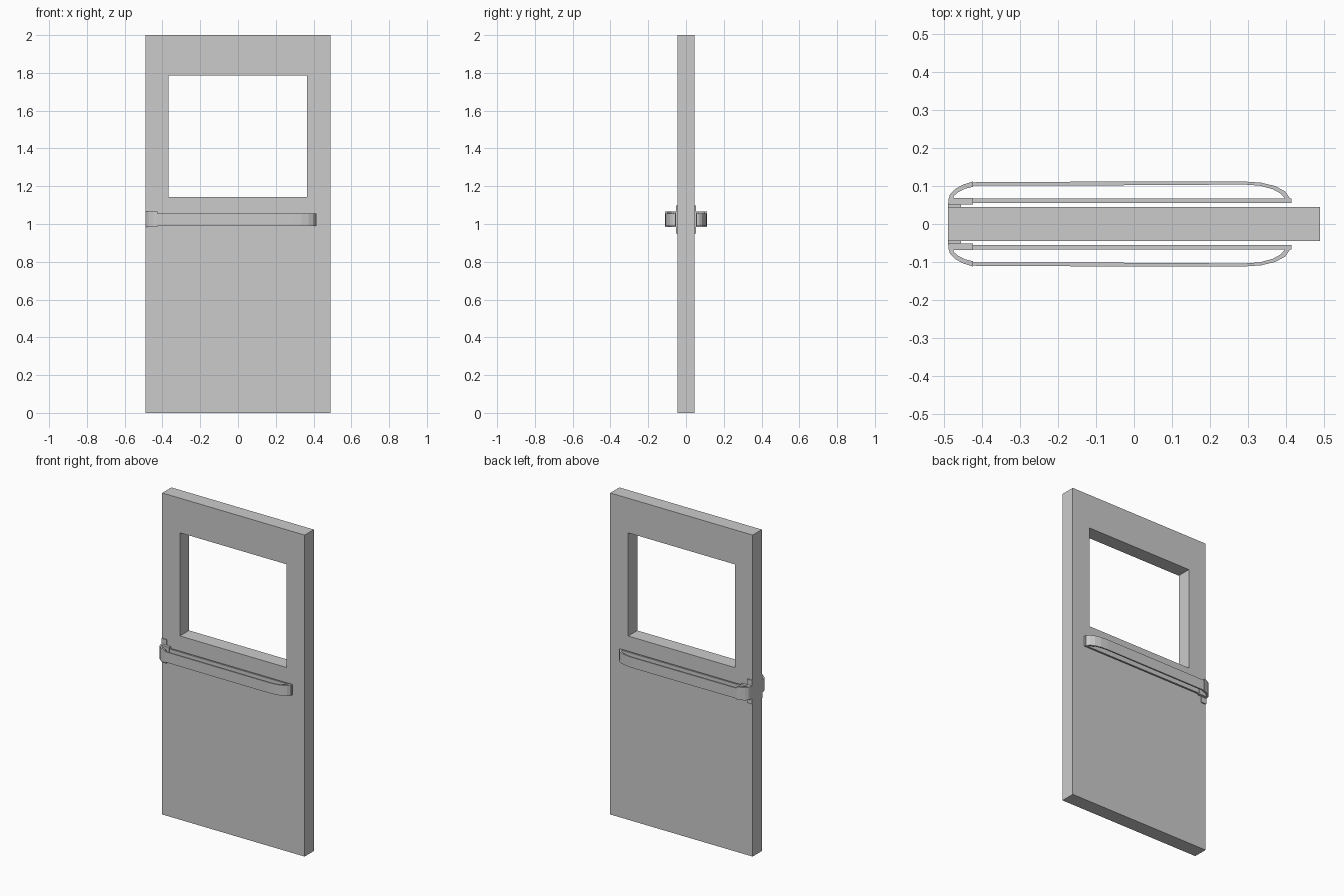
import bpy, bmesh

if "Cube" in bpy.data.objects:
    bpy.data.objects.remove(bpy.data.objects["Cube"])


def make_object(name, bm, mirror_y=False):
    bmesh.ops.recalc_face_normals(bm, faces=bm.faces)
    mesh = bpy.data.meshes.new(name)
    bm.to_mesh(mesh)
    bm.free()
    obj = bpy.data.objects.new(name, mesh)
    bpy.context.collection.objects.link(obj)
    if mirror_y:
        mod = obj.modifiers.new("both_sides", 'MIRROR')
        mod.use_axis = (False, True, False)
        mod.use_mirror_merge = False
    return obj


def extrude_strip(name, outer, inner, z0, z1):
    """Solid strip between two matching (x, y) paths, raised from z0 to z1."""
    bm = bmesh.new()
    rings = [[bm.verts.new(p) for p in ((*o, z0), (*o, z1), (*i, z1), (*i, z0))]
             for o, i in zip(outer, inner)]
    for a, b in zip(rings, rings[1:]):
        for k in range(4):
            bm.faces.new((a[k], a[(k + 1) % 4], b[(k + 1) % 4], b[k]))
    bm.faces.new(rings[0])
    bm.faces.new(rings[-1])
    return make_object(name, bm, True)


def box(name, x0, x1, y0, y1, z0, z1):
    return extrude_strip(name, [(x0, y0), (x1, y0)], [(x0, y1), (x1, y1)], z0, z1)


# Door slab with a window opening
bm = bmesh.new()


def rect(x0, x1, z0, z1, y):
    return [bm.verts.new((x, y, z)) for x, z in ((x0, z0), (x1, z0), (x1, z1), (x0, z1))]


loops = [rect(-0.49, 0.49, 0, 2, -0.045), rect(-0.49, 0.49, 0, 2, 0.045),
         rect(-0.368, 0.366, 1.143, 1.785, 0.045), rect(-0.368, 0.366, 1.143, 1.785, -0.045)]
for n in range(4):
    a, b = loops[n], loops[(n + 1) % 4]
    for k in range(4):
        j = (k + 1) % 4
        bm.faces.new((a[k], a[j], b[j], b[k]))
make_object("door_slab", bm)

# Push bar: long strip curving back to the door at the free end
bar_outer = [(-0.425, 0.110), (-0.05, 0.112), (0.29, 0.112), (0.335, 0.109),
             (0.372, 0.100), (0.398, 0.086), (0.409, 0.071), (0.415, 0.056)]
bar_inner = [(-0.425, 0.101), (-0.05, 0.102), (0.29, 0.104), (0.332, 0.101),
             (0.365, 0.092), (0.387, 0.080), (0.396, 0.069), (0.400, 0.056)]
extrude_strip("push_bar", bar_outer, bar_inner, 0.990, 1.055)

# Back rail of the push bar
box("bar_back_rail", -0.425, 0.415, 0.056, 0.067, 0.990, 1.055)

# Curved end bracket at the latch edge, slightly taller than the bar
cap_outer = [(-0.425, 0.112), (-0.450, 0.104), (-0.472, 0.092), (-0.485, 0.078),
             (-0.489, 0.065), (-0.490, 0.052)]
cap_inner = [(-0.425, 0.098), (-0.446, 0.093), (-0.463, 0.084), (-0.474, 0.075),
             (-0.478, 0.064), (-0.479, 0.052)]
extrude_strip("end_bracket", cap_outer, cap_inner, 0.985, 1.065)
box("end_bracket_base", -0.485, -0.425, 0.052, 0.069, 0.985, 1.065)

# Mounting plate on the door face
box("mounting_plate", -0.490, -0.456, 0.044, 0.052, 0.950, 1.098)
